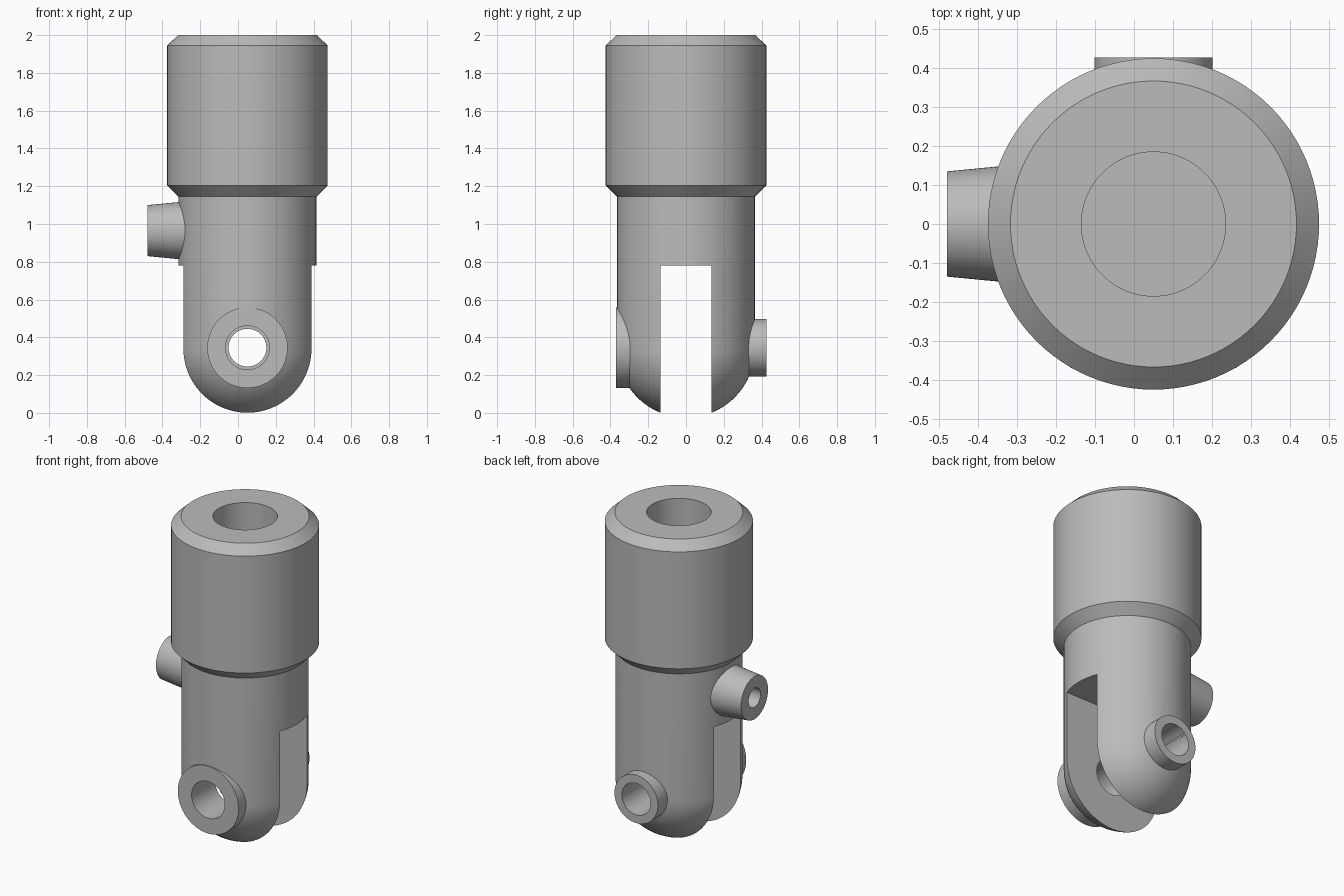
import bpy, bmesh
from math import sin, cos, pi
from mathutils import Vector, Matrix

old = bpy.data.objects.get("Cube")
if old:
    bpy.data.objects.remove(old, do_unlink=True)

AXIS_X = 0.05     # centre line of the body
R = 0.365         # body radius
PIN_Z = 0.345     # height of the cross pin

steel = bpy.data.materials.new("steel_grey")
steel.use_nodes = True
steel.diffuse_color = (0.5, 0.5, 0.5, 1)
steel.node_tree.nodes["Principled BSDF"].inputs["Base Color"].default_value = (0.5, 0.5, 0.5, 1)


def finish(name, bm):
    bmesh.ops.recalc_face_normals(bm, faces=bm.faces)
    mesh = bpy.data.meshes.new(name)
    bm.to_mesh(mesh)
    bm.free()
    mesh.materials.append(steel)
    ob = bpy.data.objects.new(name, mesh)
    bpy.context.collection.objects.link(ob)
    return ob


def revolve(name, profile, origin, direction=(0, 0, 1), steps=96):
    """Turn a (radius, distance) profile about a direction through origin."""
    bm = bmesh.new()
    verts = [bm.verts.new((r, 0, d)) for r, d in profile]
    edges = [bm.edges.new(pair) for pair in zip(verts, verts[1:])]
    bmesh.ops.spin(bm, geom=verts + edges, cent=(0, 0, 0), axis=(0, 0, 1),
                   angle=2 * pi, steps=steps)
    bmesh.ops.remove_doubles(bm, verts=bm.verts, dist=1e-5)
    turn = Vector(direction).to_track_quat('Z', 'Y').to_matrix().to_4x4()
    bm.transform(Matrix.Translation(origin) @ turn)
    return finish(name, bm)


def rod(name, r0, r1, start, end, origin, direction, steps=64):
    return revolve(name, [(0, start), (r0, start), (r1, end), (0, end)],
                   origin, direction, steps)


def box(name, size, centre):
    bm = bmesh.new()
    bmesh.ops.create_cube(bm, size=1)
    bm.transform(Matrix.Translation(centre) @ Matrix.Diagonal((*size, 1)))
    return finish(name, bm)


def combine(target, tool, operation):
    tool.hide_render = True
    mod = target.modifiers.new(operation.lower(), 'BOOLEAN')
    mod.operation, mod.solver, mod.object = operation, 'EXACT', tool
    bpy.context.view_layer.objects.active = target
    bpy.ops.object.modifier_apply(modifier=mod.name)
    bpy.data.objects.remove(tool, do_unlink=True)


# Body: round nose, shank, chamfered collar and blind socket in one turned profile
nose = [(R * sin(a), 0.34 - R * cos(a)) for a in (i * pi / 48 for i in range(25))]
nose[0] = (0, 0.34 - R)
body = revolve("clevis_body", nose + [
    (R, 1.145), (0.425, 1.205), (0.425, 1.945), (0.367, 2.0),
    (0.185, 2.0), (0.185, 1.2), (0, 1.2)], (AXIS_X, 0, 0))

# Bosses: pin head seat at the front, pin end at the back, port on the right
pin = (AXIS_X, 0, PIN_Z)
port = (AXIS_X, 0, 0.965)
front, back, right = (0, -1, 0), (0, 1, 0), (-1, 0, 0)
combine(body, rod("front_boss", 0.213, 0.213, 0.05, 0.37, pin, front), 'UNION')
combine(body, rod("back_boss", 0.152, 0.152, 0.05, 0.427, pin, back), 'UNION')
combine(body, rod("port_boss", 0.163, 0.135, 0.24, 0.53, port, right), 'UNION')

# Fork slot, stepped pin hole and small port hole
combine(body, box("slot_cutter", (2, 0.27, 1.78), (AXIS_X, 0, -0.11)), 'DIFFERENCE')
combine(body, rod("front_hole_cutter", 0.116, 0.116, 0, 0.6, pin, front), 'DIFFERENCE')
combine(body, rod("back_hole_cutter", 0.1, 0.1, 0, 0.6, pin, back), 'DIFFERENCE')
combine(body, rod("port_hole_cutter", 0.06, 0.06, 0.2, 0.7, port, right, 32), 'DIFFERENCE')

# Smooth the turned surfaces, keep machined edges sharp
bpy.ops.object.select_all(action='DESELECT')
body.select_set(True)
bpy.context.view_layer.objects.active = body
bpy.ops.object.shade_smooth_by_angle(angle=pi / 6)
